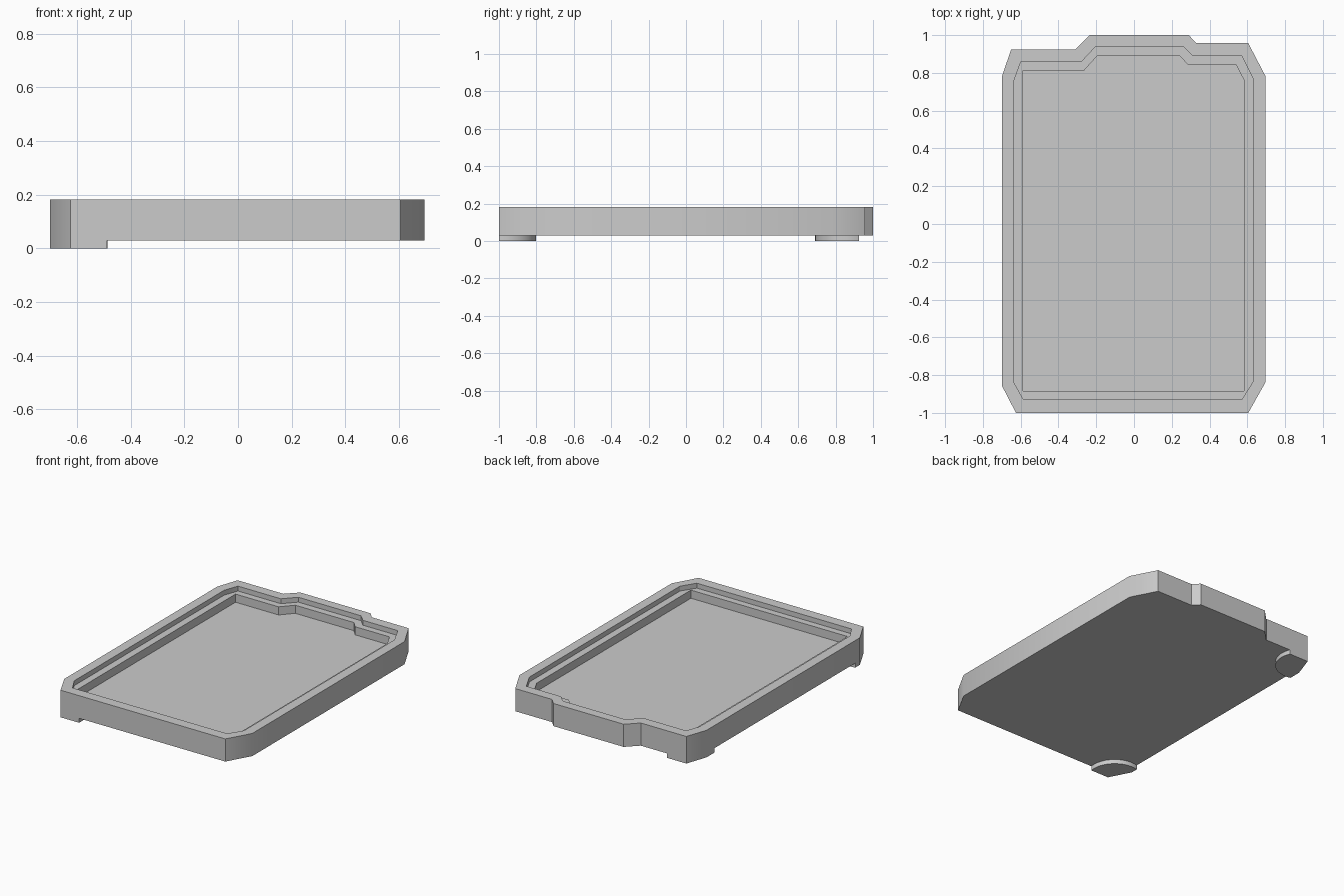
import bpy
import bmesh
from math import cos, sin, tau, radians

if "Cube" in bpy.data.objects:
    bpy.data.objects.remove(bpy.data.objects["Cube"], do_unlink=True)

grey = bpy.data.materials.new("plain grey")
grey.use_nodes = True
grey.diffuse_color = (0.6, 0.6, 0.6, 1)
grey.node_tree.nodes["Principled BSDF"].inputs["Base Color"].default_value = grey.diffuse_color

# Heights of the tray
BASE, FLOOR, LEDGE, TOP = 0.03, 0.095, 0.15, 0.183

# Plan outlines: outer wall, recess above the ledge, recess down to the floor
OUTER = [(-0.7, 0.78), (-0.7, -0.855), (-0.625, -1), (0.605, -1), (0.695, -0.84),
         (0.695, 0.785), (0.605, 0.957), (0.33, 0.957), (0.29, 1), (-0.235, 1),
         (-0.31, 0.925), (-0.65, 0.925)]
UPPER = [(-0.635, 0.76), (-0.635, -0.84), (-0.585, -0.93), (0.57, -0.93), (0.63, -0.835),
         (0.63, 0.77), (0.57, 0.89), (0.31, 0.89), (0.263, 0.937), (-0.205, 0.937),
         (-0.28, 0.857), (-0.6, 0.857)]
LOWER = [(-0.587, 0.812), (-0.587, -0.885), (0.583, -0.885), (0.583, 0.76), (0.54, 0.845),
         (0.283, 0.845), (0.243, 0.89), (-0.195, 0.89), (-0.265, 0.812)]


def prism(name, outline, low, high):
    """Extrude a plan outline between two heights."""
    bm = bmesh.new()
    face = bm.faces.new([bm.verts.new((x, y, low)) for x, y in outline])
    side = bmesh.ops.extrude_face_region(bm, geom=[face])["geom"]
    for v in side:
        if isinstance(v, bmesh.types.BMVert):
            v.co.z = high
    bmesh.ops.recalc_face_normals(bm, faces=bm.faces)
    mesh = bpy.data.meshes.new(name)
    bm.to_mesh(mesh)
    bm.free()
    mesh.materials.append(grey)
    obj = bpy.data.objects.new(name, mesh)
    bpy.context.collection.objects.link(obj)
    return obj


def select(obj):
    bpy.ops.object.select_all(action="DESELECT")
    obj.select_set(True)
    bpy.context.view_layer.objects.active = obj


def combine(obj, cutter, operation):
    """Apply a boolean and discard the cutter."""
    select(obj)
    mod = obj.modifiers.new("cut", "BOOLEAN")
    mod.operation, mod.object, mod.solver = operation, cutter, "EXACT"
    bpy.ops.object.modifier_apply(modifier=mod.name)
    bpy.data.objects.remove(cutter, do_unlink=True)


# Tray with a stepped recess
tray = prism("tray", OUTER, BASE, TOP)
combine(tray, prism("upper_recess", UPPER, LEDGE, TOP + 0.1), "DIFFERENCE")
combine(tray, prism("lower_recess", LOWER, FLOOR, TOP + 0.1), "DIFFERENCE")
parts = [tray]

# Rounded feet under the two right corners, trimmed to the wall outline
for name, cx, cy in (("front_right_foot", -0.655, -0.97), ("back_right_foot", -0.66, 0.86)):
    disc = [(cx + 0.169 * cos(tau * i / 48), cy + 0.169 * sin(tau * i / 48)) for i in range(48)]
    foot = prism(name, disc, 0, BASE)
    combine(foot, prism("trim", OUTER, -0.1, 0.1), "INTERSECT")
    parts.append(foot)

for part in parts:
    select(part)
    bpy.ops.object.shade_smooth_by_angle(angle=radians(30))
